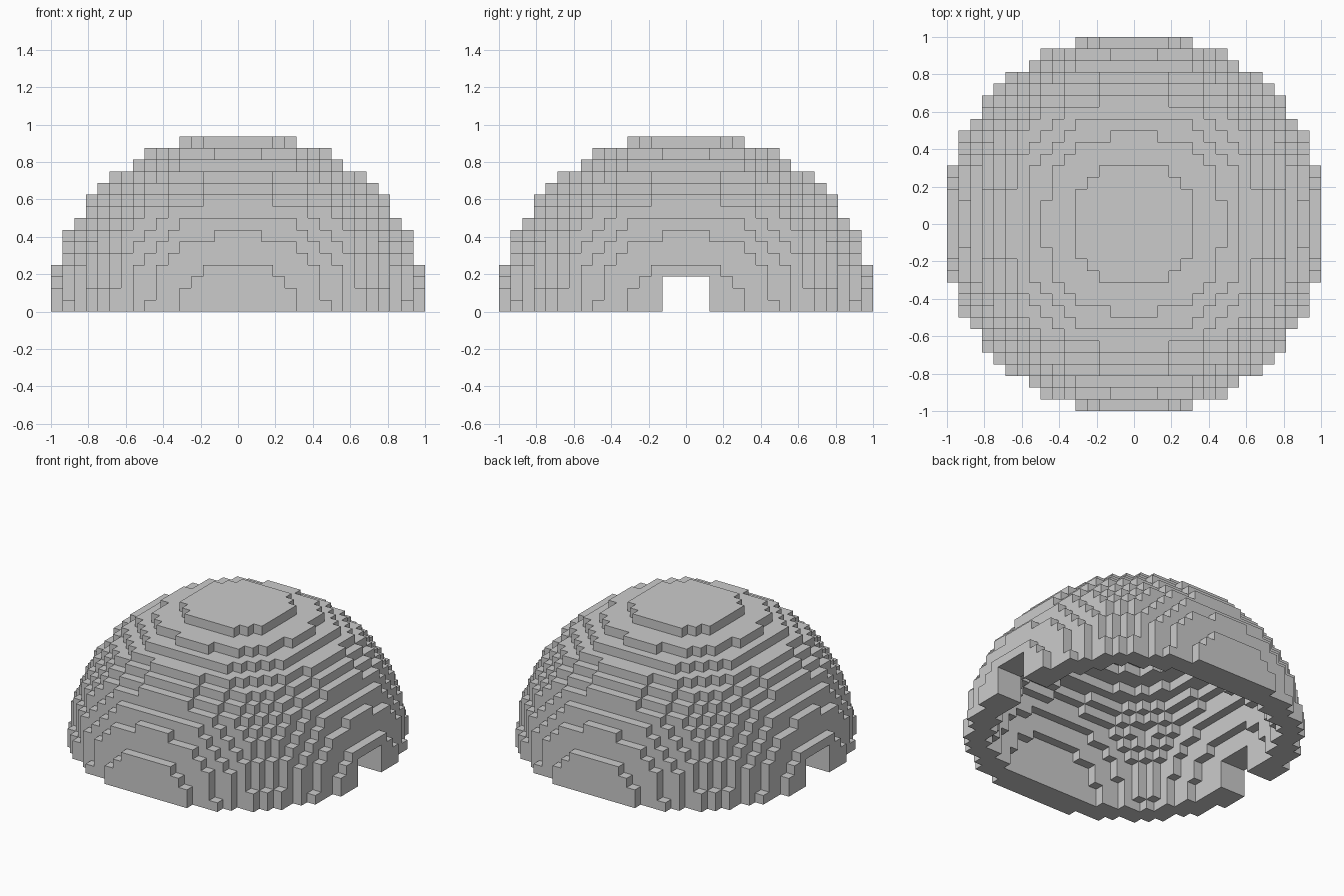
import bpy
import bmesh
from mathutils import Vector

cube = bpy.data.objects.get("Cube")
if cube:
    bpy.data.objects.remove(cube, do_unlink=True)

BLOCK = 1 / 16          # edge length of one block
HALF, LAYERS = 16, 15
# Radius in blocks and roundness (2 is a sphere, more is squarer)
OUTER = (16.213, 2.12)
CAVITY = (13.25, 2.5)

stone = bpy.data.materials.new("stone grey")
stone.use_nodes = True
GREY = (0.6, 0.6, 0.6, 1)
stone.diffuse_color = GREY
stone.node_tree.nodes["Principled BSDF"].inputs["Base Color"].default_value = GREY


def inside(point, radius, roundness):
    return sum(abs(c) ** roundness for c in point) < radius ** roundness


def is_solid(i, j, k):
    """True where a block belongs to the hollow dome."""
    if k < 0:
        return False
    point = (i + 0.5, j + 0.5, k + 1.5)
    in_doorway = abs(point[1]) < 2 and k < 3      # passage through both sides
    return inside(point, *OUTER) and not inside(point, *CAVITY) and not in_doorway


def add_side(bm, verts, cell, axis, step):
    """Add the block side that faces along axis in direction step."""
    u, v = (axis + 1) % 3, (axis + 2) % 3
    ring = [(0, 0), (1, 0), (1, 1), (0, 1)]
    corners = []
    for a, b in ring if step > 0 else reversed(ring):
        p = list(cell)
        p[axis] += step > 0
        p[u] += a
        p[v] += b
        key = tuple(p)
        if key not in verts:
            verts[key] = bm.verts.new(Vector(key) * BLOCK)
        corners.append(verts[key])
    bm.faces.new(corners)


# Stepped dome: only block sides that touch open air
bm = bmesh.new()
verts = {}
span = range(-HALF, HALF)
for i in span:
    for j in span:
        for k in range(LAYERS):
            if not is_solid(i, j, k):
                continue
            for axis in range(3):
                for step in (-1, 1):
                    neighbour = [i, j, k]
                    neighbour[axis] += step
                    if not is_solid(*neighbour):
                        add_side(bm, verts, (i, j, k), axis, step)

mesh = bpy.data.meshes.new("block_dome")
bm.to_mesh(mesh)
bm.free()
mesh.materials.append(stone)
dome = bpy.data.objects.new("block_dome", mesh)
bpy.context.collection.objects.link(dome)
